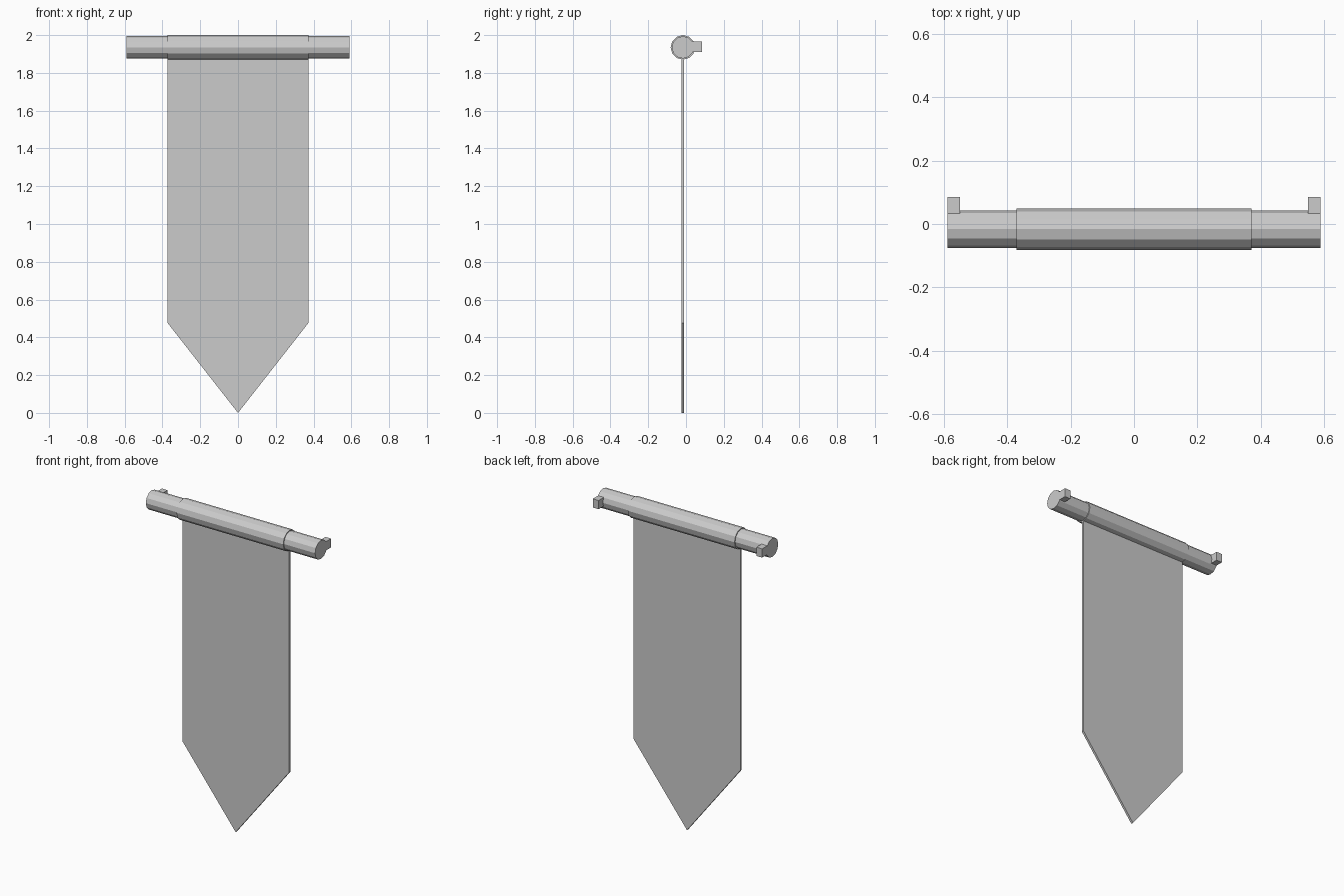
import bpy, bmesh
from math import pi
from mathutils import Matrix, Vector

if "Cube" in bpy.data.objects:
    bpy.data.objects.remove(bpy.data.objects["Cube"], do_unlink=True)

ROD_Y, ROD_Z = -0.0165, 1.935

grey = bpy.data.materials.new("plain_grey")
grey.use_nodes = True
grey.diffuse_color = (0.6, 0.6, 0.6, 1)
grey.node_tree.nodes["Principled BSDF"].inputs["Base Color"].default_value = (0.6, 0.6, 0.6, 1)


def finish(name, bm):
    bmesh.ops.recalc_face_normals(bm, faces=bm.faces)
    mesh = bpy.data.meshes.new(name)
    bm.to_mesh(mesh)
    bm.free()
    mesh.materials.append(grey)
    obj = bpy.data.objects.new(name, mesh)
    bpy.context.collection.objects.link(obj)
    return obj


def bar(name, radius, length):
    """Twelve-sided bar lying along x."""
    bm = bmesh.new()
    place = Matrix.Translation((0, ROD_Y, ROD_Z)) @ Matrix.Rotation(pi / 2, 4, "Y")
    bmesh.ops.create_cone(bm, cap_ends=True, segments=12, radius1=radius,
                          radius2=radius, depth=length, matrix=place)
    return finish(name, bm)


def box(name, low, high):
    low, high = Vector(low), Vector(high)
    bm = bmesh.new()
    place = Matrix.Translation((low + high) / 2) @ Matrix.Diagonal((*(high - low), 1))
    bmesh.ops.create_cube(bm, size=1, matrix=place)
    return finish(name, bm)


# Hanging rod and the cloth sleeve wrapped around it
bar("hanging_rod", 0.059, 1.18)
bar("cloth_sleeve", 0.065, 0.744)

# Wall pegs behind both rod ends
for side, x in (("right", -0.59), ("left", 0.55)):
    box(f"wall_peg_{side}", (x, 0, 1.911), (x + 0.04, 0.085, 1.966))

# Pointed cloth: outline extruded to a thin sheet
bm = bmesh.new()
outline = [(-0.372, 1.9), (-0.372, 0.475), (0, 0), (0.372, 0.475), (0.372, 1.9)]
face = bm.faces.new([bm.verts.new((x, ROD_Y - 0.007, z)) for x, z in outline])
sheet = bmesh.ops.extrude_face_region(bm, geom=[face])
bmesh.ops.translate(bm, vec=(0, 0.014, 0),
                    verts=[v for v in sheet["geom"] if isinstance(v, bmesh.types.BMVert)])
finish("banner_cloth", bm)
